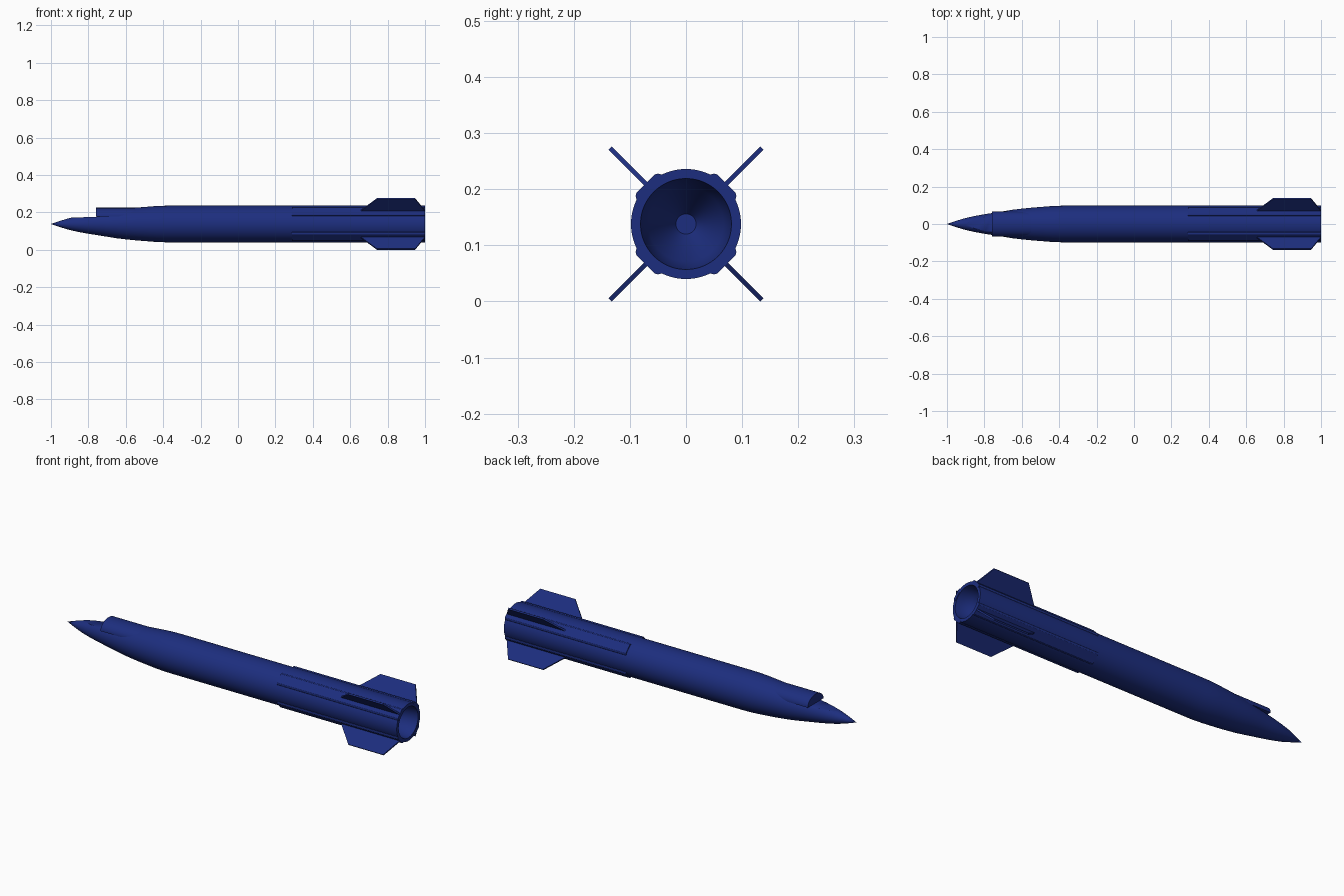
import bpy, bmesh, math
from mathutils import Matrix, Vector

if "Cube" in bpy.data.objects:
    bpy.data.objects.remove(bpy.data.objects["Cube"])

AXIS_Z = 0.138
navy = bpy.data.materials.new("navy_paint")
navy.diffuse_color = (0.012, 0.027, 0.21, 1)
navy.use_nodes = True
navy.node_tree.nodes["Principled BSDF"].inputs["Base Color"].default_value = navy.diffuse_color


def finish(name, bm, angle=30):
    bmesh.ops.recalc_face_normals(bm, faces=bm.faces)
    mesh = bpy.data.meshes.new(name)
    bm.to_mesh(mesh)
    bm.free()
    mesh.materials.append(navy)
    ob = bpy.data.objects.new(name, mesh)
    bpy.context.collection.objects.link(ob)
    bpy.ops.object.select_all(action='DESELECT')
    ob.select_set(True)
    bpy.context.view_layer.objects.active = ob
    bpy.ops.object.shade_smooth_by_angle(angle=math.radians(angle))
    return ob


def lathe(name, profile, segments=96):
    """Revolve (x, radius) points about the rocket axis."""
    bm = bmesh.new()
    vs = [bm.verts.new((x, 0, r)) for x, r in profile]
    es = [bm.edges.new(p) for p in zip(vs, vs[1:])]
    bmesh.ops.spin(bm, geom=vs + es, cent=(0, 0, 0), axis=(1, 0, 0),
                   angle=math.tau, steps=segments)
    bmesh.ops.remove_doubles(bm, verts=bm.verts, dist=1e-5)
    bmesh.ops.translate(bm, verts=bm.verts, vec=(0, 0, AXIS_Z))
    return finish(name, bm)


def prism(name, points, offset, matrix=Matrix()):
    """Extrude a flat outline by offset."""
    bm = bmesh.new()
    face = bm.faces.new([bm.verts.new(p) for p in points])
    ext = bmesh.ops.extrude_face_region(bm, geom=[face], use_keep_orig=True)
    top = [g for g in ext['geom'] if isinstance(g, bmesh.types.BMVert)]
    bmesh.ops.translate(bm, verts=top, vec=offset)
    bmesh.ops.transform(bm, matrix=matrix, verts=bm.verts)
    return finish(name, bm)


# Fuselage with ogive nose and hollow conical nozzle
nose = [(-1, 0), (-0.95, 0.017), (-0.9, 0.032), (-0.85, 0.043), (-0.8, 0.052),
        (-0.75, 0.060), (-0.7, 0.068), (-0.65, 0.076), (-0.6, 0.082),
        (-0.55, 0.087), (-0.5, 0.091), (-0.45, 0.095), (-0.4, 0.0975),
        (-0.35, 0.098)]
tail = [(0.999, 0.098), (0.999, 0.081), (0.97, 0.078), (0.93, 0.067),
        (0.85, 0.018), (0.85, 0)]
body = lathe("fuselage", nose + tail)

# Flat ramp cut into the top of the nose ahead of the intake
cutter = prism("ramp_cutter",
               [(-0.905, -0.2, 0.171), (-0.75, -0.2, 0.177),
                (-0.75, -0.2, 0.35), (-0.905, -0.2, 0.35)], (0, 0.4, 0))
cut = body.modifiers.new("ramp", 'BOOLEAN')
cut.operation = 'DIFFERENCE'
cut.solver = 'EXACT'
cut.object = cutter
bpy.context.view_layer.objects.active = body
bpy.ops.object.modifier_apply(modifier="ramp")
bpy.data.objects.remove(cutter)

# Arched intake cowl that sinks into the ogive
arch = [(-0.76, 0.066 * math.cos(math.pi * i / 32),
         0.177 + 0.048 * math.sin(math.pi * i / 32)) for i in range(33)]
prism("intake_cowl", arch, (0.3, 0, 0))

# Four cable fairings and four fins on the diagonals
fairing = [(-0.031, 0.085), (-0.031, 0.094), (-0.028, 0.099), (-0.023, 0.102),
           (0.023, 0.102), (0.028, 0.099), (0.031, 0.094), (0.031, 0.085)]
fin = [(0.655, 0.08), (0.655, 0.10), (0.743, 0.191), (0.947, 0.191),
       (1.0, 0.10), (1.0, 0.09), (0.98, 0.09)]
for i in range(4):
    turn = (Matrix.Translation((0, 0, AXIS_Z))
            @ Matrix.Rotation(math.radians(45 + 90 * i), 4, 'X'))
    prism(f"cable_fairing_{i + 1}", [(0.29, y, r) for y, r in fairing],
          Vector((0.71, 0, 0)), turn)
    prism(f"tail_fin_{i + 1}", [(x, -0.004, r) for x, r in fin],
          Vector((0, 0.008, 0)), turn)
